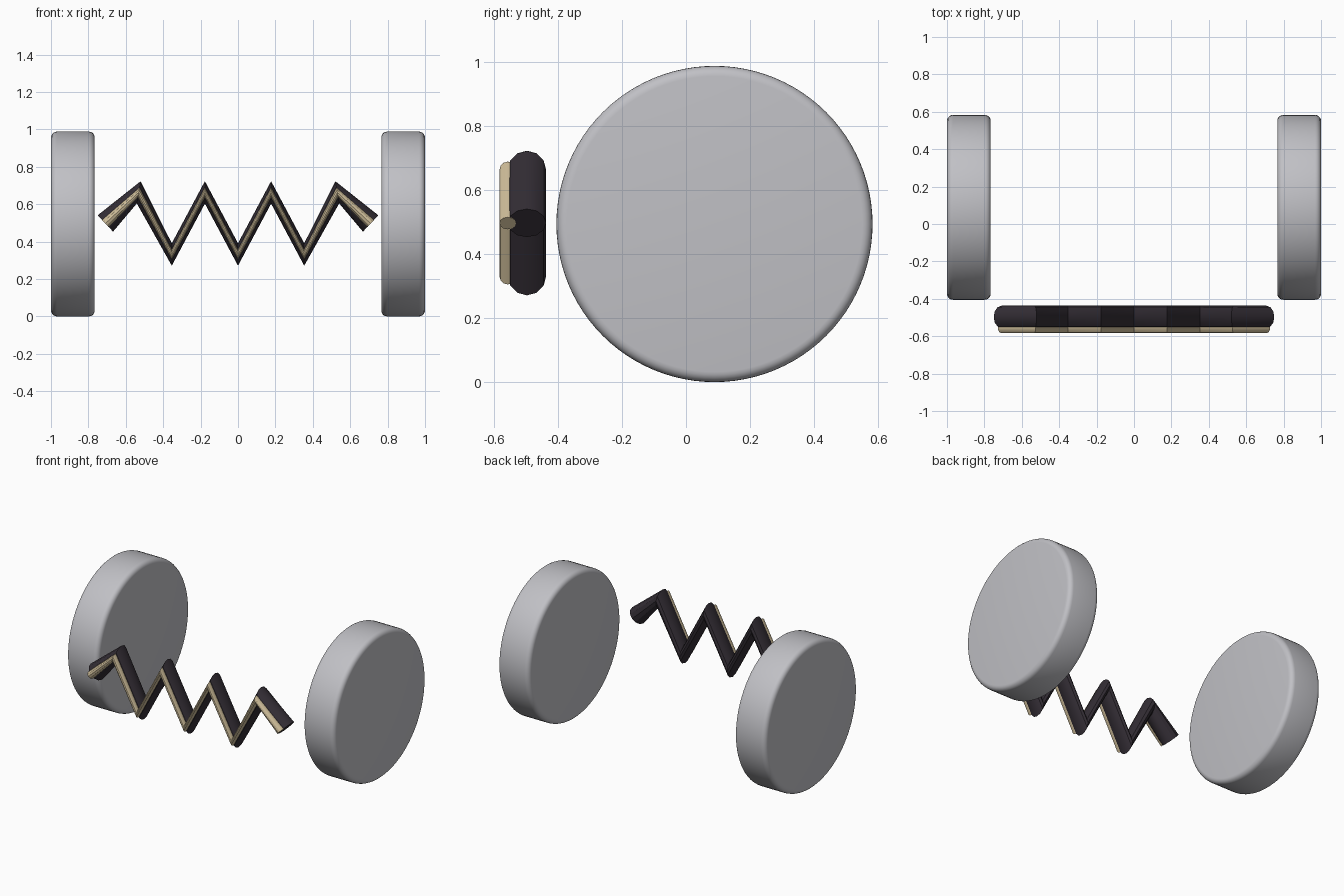
import bpy, bmesh, math
from mathutils import Vector

cube = bpy.data.objects.get("Cube")
if cube:
    bpy.data.objects.remove(cube, do_unlink=True)


def make_material(name, rgb):
    mat = bpy.data.materials.new(name)
    mat.use_nodes = True
    mat.diffuse_color = (*rgb, 1)
    mat.node_tree.nodes["Principled BSDF"].inputs["Base Color"].default_value = (*rgb, 1)
    return mat


GREY = make_material("pale grey", (0.53, 0.53, 0.56))
DARK = make_material("dark plum", (0.034, 0.027, 0.036))
CREAM = make_material("cream", (0.62, 0.51, 0.32))


def finish(bm, name, mat, angle):
    bmesh.ops.recalc_face_normals(bm, faces=bm.faces)
    mesh = bpy.data.meshes.new(name)
    bm.to_mesh(mesh)
    bm.free()
    mesh.materials.append(mat)
    obj = bpy.data.objects.new(name, mesh)
    bpy.context.collection.objects.link(obj)
    bpy.ops.object.select_all(action='DESELECT')
    obj.select_set(True)
    bpy.context.view_layer.objects.active = obj
    bpy.ops.object.shade_smooth_by_angle(angle=math.radians(angle))
    return obj


def disc(name, side):
    """Thick upright disc with a rounded rim, revolved about the x axis."""
    radius, half, r = 0.494, 0.117, 0.032
    arc = [math.radians(a) for a in range(0, 91, 18)]
    outer = [(half - r + r * math.sin(a), radius - r + r * math.cos(a)) for a in arc]
    profile = [(-x, y) for x, y in reversed(outer)] + outer
    bm = bmesh.new()
    n = 96
    rings = []
    for x, rad in profile:
        rings.append([bm.verts.new((side * 0.883 + x,
                                    0.089 + rad * math.cos(math.tau * i / n),
                                    radius + rad * math.sin(math.tau * i / n)))
                      for i in range(n)])
    bridge(bm, rings)
    return finish(bm, name, GREY, 30)


def bridge(bm, rings):
    n = len(rings[0])
    for a, b in zip(rings, rings[1:]):
        for i in range(n):
            j = (i + 1) % n
            bm.faces.new((a[i], a[j], b[j], b[i]))
    bm.faces.new(rings[0])
    bm.faces.new(rings[-1])


def tube(name, path, y, radius, mat, overrun=0.0):
    """Round bar along a zigzag path; the bends keep an unscaled circular section."""
    bm = bmesh.new()
    n = 12
    rings = []
    last = len(path) - 1
    for k, p in enumerate(path):
        before = (p - path[k - 1]).normalized() if k > 0 else Vector()
        after = (path[k + 1] - p).normalized() if k < last else Vector()
        tangent = (before + after).normalized()
        across = Vector((0, 1, 0)).cross(tangent)
        shift = overrun * ((k == last) - (k == 0))
        centre = Vector((p.x, y, p.z)) + tangent * shift
        rings.append([bm.verts.new(centre
                                   + across * radius * math.sin(math.tau * i / n)
                                   + Vector((0, 1, 0)) * radius * math.cos(math.tau * i / n))
                      for i in range(n)])
    bridge(bm, rings)
    return finish(bm, name, mat, 31)


# Pair of side discs
disc("left_disc", 1)
disc("right_disc", -1)

# Zigzag bar: four peaks, three valleys and two shorter ends
path = [Vector((-0.709, 0, 0.497))]
for k in range(-3, 4):
    x = 0.177 * k
    if abs(k) == 3:
        x *= 1.0
    path.append(Vector((x, 0, 0.663 if k % 2 else 0.331)))
path.append(Vector((0.709, 0, 0.497)))
tube("zigzag_bar", path, -0.497, 0.06, DARK)

# Thin strip set into the front of the bar
tube("front_strip", path, -0.557, 0.026, CREAM, overrun=0.001)
